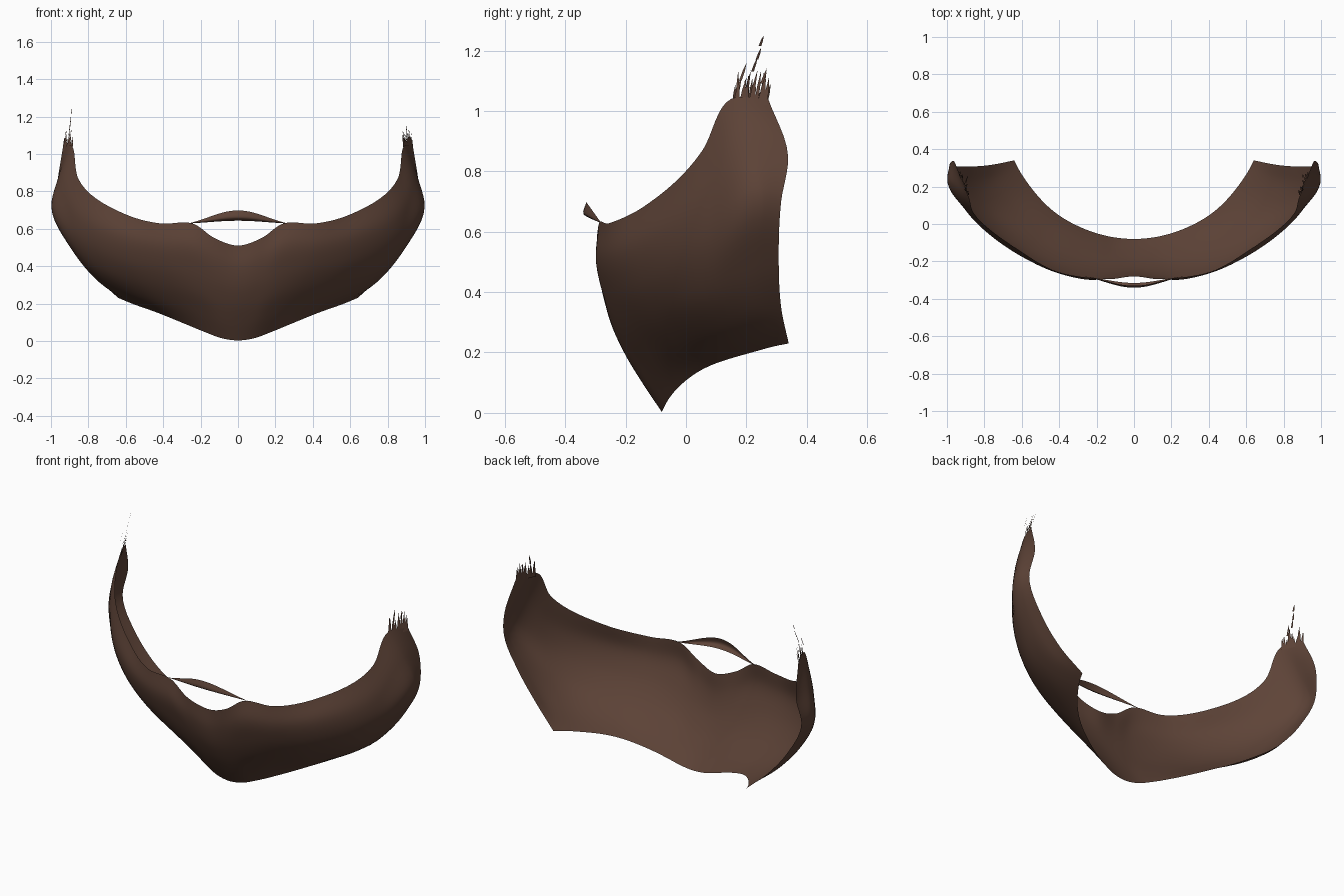
import bpy, math, random
from mathutils import Vector

if "Cube" in bpy.data.objects:
    bpy.data.objects.remove(bpy.data.objects["Cube"])

random.seed(4)
brown = bpy.data.materials.new("dark brown hair")
brown.diffuse_color = (0.112, 0.057, 0.039, 1)
brown.use_nodes = True
brown.node_tree.nodes["Principled BSDF"].inputs["Base Color"].default_value = brown.diffuse_color


def make(name, verts, faces):
    me = bpy.data.meshes.new(name)
    me.from_pydata([tuple(v) for v in verts], [], faces)
    me.materials.append(brown)
    for p in me.polygons:
        p.use_smooth = True
    ob = bpy.data.objects.new(name, me)
    bpy.context.collection.objects.link(ob)
    return ob


def grid_faces(rows, cols):
    return [(i * cols + j, (i + 1) * cols + j, (i + 1) * cols + j + 1, i * cols + j + 1)
            for i in range(rows - 1) for j in range(cols - 1)]


def spline(pts, n, before=None):
    """Smooth curve through unevenly spaced points, n steps per span."""
    first = before or pts[0] * 2 - pts[1]
    p = [first] + pts + [pts[-1] * 2 - pts[-2]]
    out = []
    for i in range(1, len(p) - 2):
        a, b, c, d = p[i - 1:i + 3]
        u, v, w = (b - a).length, (c - b).length, (d - c).length
        m1 = ((b - a) / u * v + (c - b) / v * u) / (u + v) * v
        m2 = ((c - b) / v * w + (d - c) / w * v) / (v + w) * v
        for k in range(n):
            t = k / n
            out.append(b * (2 * t**3 - 3 * t**2 + 1) + m1 * (t**3 - 2 * t**2 + t)
                       + c * (3 * t**2 - 2 * t**3) + m2 * (t**3 - t**2))
    return out + [pts[-1]]


# Beard: upright sections from the chin middle round to the ear (lower edge to upper edge)
sections = [
    [(0, -.08, .003), (0, -.145, .1), (0, -.205, .2), (0, -.25, .3), (0, -.275, .4), (0, -.28, .51)],
    [(.08, -.075, .013), (.092, -.144, .113), (.105, -.207, .22), (.115, -.256, .33), (.12, -.286, .44), (.125, -.295, .55)],
    [(.17, -.058, .045), (.187, -.137, .15), (.205, -.21, .26), (.22, -.264, .38), (.235, -.298, .51), (.24, -.288, .627)],
    [(.28, -.02, .09), (.315, -.108, .19), (.35, -.185, .3), (.38, -.236, .41), (.405, -.262, .52), (.41, -.255, .628)],
    [(.42, .06, .147), (.49, -.03, .23), (.55, -.1, .33), (.595, -.145, .44), (.62, -.163, .56), (.615, -.14, .683)],
    [(.58, .235, .205), (.705, .15, .295), (.805, .09, .41), (.87, .06, .55), (.89, .06, .7), (.855, .055, .87)],
    [(.615, .29, .22), (.765, .24, .335), (.89, .225, .49), (.998, .25, .72), (.955, .2, .88), (.886, .15, 1.04)],
    [(.64, .34, .23), (.77, .315, .35), (.89, .307, .5), (.985, .315, .7), (.966, .338, .85), (.935, .272, 1.04)],
]
up = [spline([Vector(p) for p in s], 6) for s in sections]
cols = len(up[0])
lines = []
for j in range(cols):
    pts = [s[j] for s in up]
    mirrored = Vector((-pts[1].x, pts[1].y, pts[1].z))
    lines.append(spline(pts, 8, mirrored))
n = len(lines[0])
beard = make("beard", [lines[j][i] for i in range(n) for j in range(cols)], grid_faces(n, cols))
mod = beard.modifiers.new("mirror", 'MIRROR')
mod.merge_threshold = 0.001

# Moustache: thin crescent arching over the mouth gap
rows = 33
verts = []
for i in range(rows):
    s = -1 + 2 * i / (rows - 1)
    c = 0.3 * (1 + math.cos(math.pi * s)) + 0.4 * (1 - s * s)
    section = [Vector((0, -.035, .015)), Vector((0, -.059, .03)), Vector((0, -.05, .07))]
    for q in spline(section, 4):
        verts.append((s * .27, -.28 + q.y * c, .628 + q.z * c))
make("moustache", verts, grid_faces(rows, 9))


# Ragged hair tips on top of both sideburns
def tips(name, side, tall):
    front, back = Vector((.888, .16, 1.02)), Vector((.935, .262, 1.02))
    along = (back - front).normalized()
    verts, faces = [], []

    def blade(root, length, lean, width):
        tip = root + Vector((-.1 * length, lean, length))
        mid = root.lerp(tip, .55)
        k = len(verts)
        for p, w in ((root, -width), (root, width), (mid, width * .8), (tip, 0), (mid, -width * .8)):
            q = p + along * w
            verts.append((side * q.x, q.y, q.z))
        faces.append((k, k + 1, k + 2, k + 3, k + 4))

    for i in range(11):
        blade(front.lerp(back, i / 10), random.uniform(.05, .12), random.uniform(0, .03), .007)
    # loose wisps further up
    for y, z, length in tall:
        blade(Vector((.91 - (z - 1.05) * .12, y, z)), length, length * .35, .005)
    make(name, verts, faces)


tips("left_sideburn_tips", -1, [(.18, 1.1, .06), (.22, 1.13, .05), (.235, 1.17, .04), (.245, 1.215, .035)])
tips("right_sideburn_tips", 1, [(.18, 1.1, .06), (.25, 1.09, .05)])
